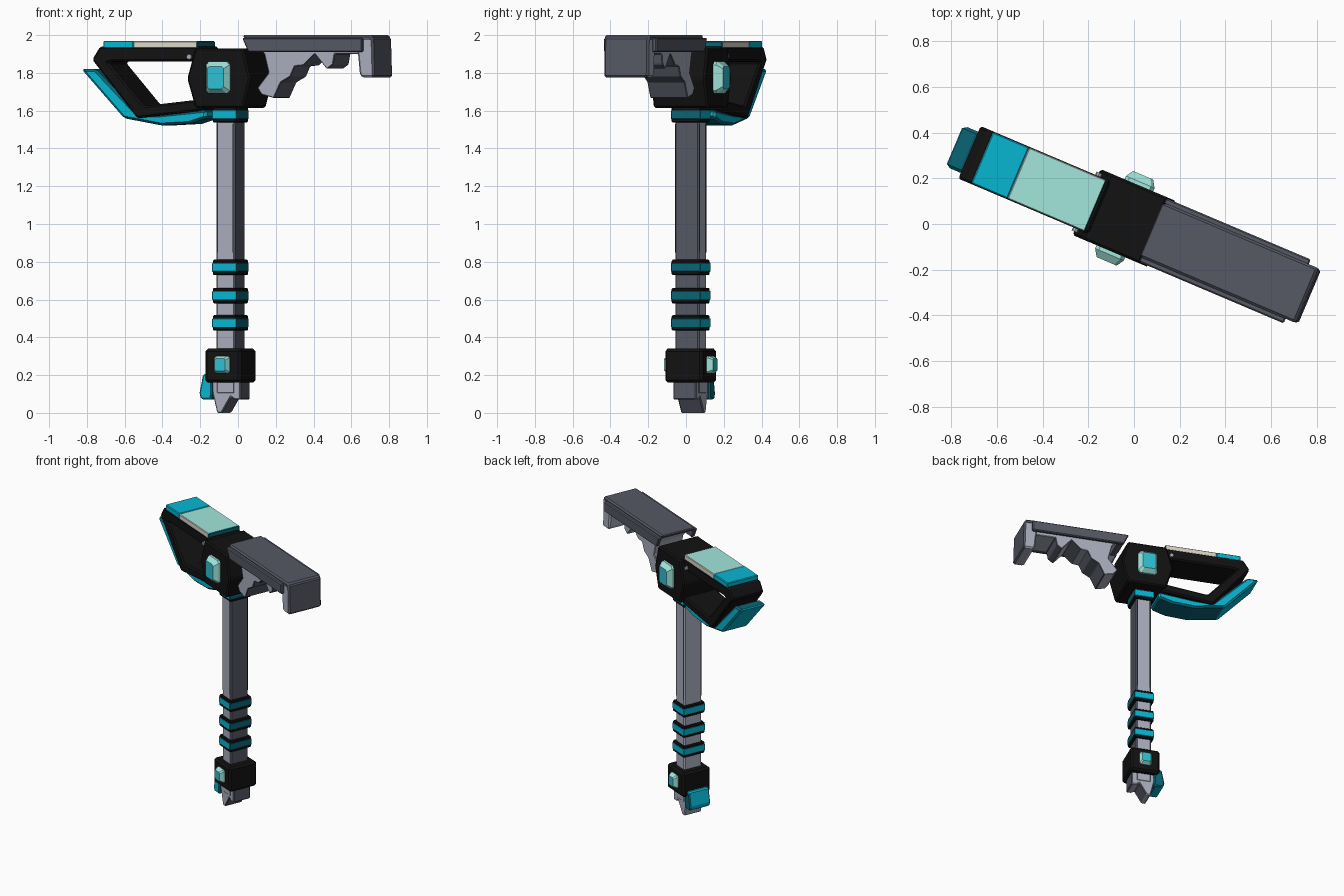
import bpy, bmesh, math
from mathutils import Matrix

cube = bpy.data.objects.get("Cube")
if cube:
    bpy.data.objects.remove(cube, do_unlink=True)

# The whole tool is turned about its handle
PLACE = Matrix.Translation((-0.04, 0.025, 0)) @ Matrix.Rotation(math.radians(-23), 4, 'Z')


def material(name, color):
    m = bpy.data.materials.new(name)
    m.use_nodes = True
    m.diffuse_color = (*color, 1)
    m.node_tree.nodes["Principled BSDF"].inputs["Base Color"].default_value = (*color, 1)
    return m


BLACK = material("matte black", (0.006, 0.006, 0.006))
STEEL = material("light steel", (0.4, 0.425, 0.51))
DARK = material("dark steel", (0.092, 0.098, 0.128))
CYAN = material("cyan", (0.002, 0.47, 0.65))
TEAL = material("dark teal", (0.003, 0.13, 0.18))
GLOW = material("bright cyan", (0.03, 0.53, 0.66))
PALE = material("pale teal", (0.36, 0.8, 0.73))
CREAM = material("cream", (0.72, 0.69, 0.6))


# Rules giving the other colours to faces by direction
def striking_side(f):
    return int(f.normal.x > 0.6)


def striking_or_top(f):
    return int(f.normal.x > 0.3 or f.normal.z > 0.6)


def striking_or_back(f):
    return int(f.normal.x > 0.6 or f.normal.y > 0.6)


def guard_strip(f):
    return int(f.normal.x > -0.3 and abs(f.normal.z) > 0.5)


def panel_sides(f):
    return 1 if f.normal.z > 0.8 else 2 if f.normal.x > 0.6 else 0


def button_cap(f):
    return int(abs(f.normal.y) > 0.95)


def finish(name, bm, mats, bevel=0, rule=None):
    bmesh.ops.recalc_face_normals(bm, faces=bm.faces)
    if bevel:
        sharp = [e for e in bm.edges if e.calc_face_angle(0) > 0.4]
        bmesh.ops.bevel(bm, geom=sharp, offset=bevel, segments=1, profile=0.5,
                        affect='EDGES', clamp_overlap=True)
        bm.normal_update()
    if rule:
        for f in bm.faces:
            f.material_index = rule(f)
    me = bpy.data.meshes.new(name)
    bm.to_mesh(me)
    bm.free()
    for m in mats:
        me.materials.append(m)
    ob = bpy.data.objects.new(name, me)
    bpy.context.collection.objects.link(ob)
    ob.matrix_world = PLACE


def extrude(name, polys, half, mats, bevel=0, mid=0, rule=None):
    """Extrude side-profile polygons through the thickness of the tool."""
    bm = bmesh.new()
    for poly in polys:
        bm.faces.new([bm.verts.new((x, mid - half, z)) for x, z in poly])
    bmesh.ops.remove_doubles(bm, verts=bm.verts, dist=1e-5)
    out = bmesh.ops.extrude_face_region(bm, geom=bm.faces[:])["geom"]
    moved = [g for g in out if isinstance(g, bmesh.types.BMVert)]
    bmesh.ops.translate(bm, verts=moved, vec=(0, 2 * half, 0))
    finish(name, bm, mats, bevel, rule)


def box(name, x0, x1, z0, z1, half, mats, bevel=0, mid=0, rule=None):
    extrude(name, [[(x0, z0), (x1, z0), (x1, z1), (x0, z1)]], half, mats, bevel, mid, rule)


def strip(outer, inner):
    """Quads joining two profile lines."""
    return [[outer[i], outer[i + 1], inner[i + 1], inner[i]] for i in range(len(outer) - 1)]


def button(name, z, base, w, h, depth, side):
    """Tapered button with a bright cap on one side of the tool."""
    bm = bmesh.new()
    loops = []
    for y, s in ((base - 0.01, 1), (base + 0.35 * depth, 1), (base + depth, 0.7)):
        a, b, c = w * s, h * s, 0.25 * w * s
        ring = [(-a, -b + c), (-a + c, -b), (a - c, -b), (a, -b + c),
                (a, b - c), (a - c, b), (-a + c, b), (-a, b - c)]
        loops.append([bm.verts.new((u, side * y, z + v)) for u, v in ring])
    for lo, hi in zip(loops, loops[1:]):
        for i in range(8):
            j = (i + 1) % 8
            bm.faces.new((lo[i], lo[j], hi[j], hi[i]))
    bm.faces.new(loops[0])
    bm.faces.new(loops[-1])
    finish(name, bm, [PALE, GLOW], rule=button_cap)


# Handle shaft with corner grooves
box("handle_shaft", -0.054, 0.054, 0.1, 1.65, 0.069, [STEEL, DARK], 0.008, rule=striking_side)
for i, (sx, sy) in enumerate([(-1, -1), (-1, 1), (1, -1), (1, 1)]):
    x = sx * 0.043
    box(f"handle_groove_{i + 1}", x - 0.002, x + 0.002, 0.85, 1.53, 0.002, [BLACK], 0, sy * 0.069)

# Grip rings and the collar below the head
for i, z in enumerate((0.476, 0.621, 0.77, 1.578)):
    name = "collar" if i == 3 else f"grip_ring_{i + 1}"
    box(name, -0.068, 0.068, z - 0.041, z + 0.041, 0.083, [BLACK], 0.006)
    box(name + "_band", -0.07, 0.07, z - 0.023, z + 0.025, 0.085, [CYAN, TEAL], 0.003,
        rule=striking_side)

# Pommel block, jagged tip and clip
box("pommel_block", -0.104, 0.104, 0.16, 0.34, 0.108, [BLACK], 0.014)
extrude("pommel_tip", [[(-0.085, 0.17), (-0.075, 0.1), (-0.05, 0), (-0.022, 0), (0.03, 0.085),
                        (0.05, 0.07), (0.085, 0.07), (0.085, 0.17)]], 0.066, [STEEL, DARK], 0.006,
        rule=striking_side)
extrude("pommel_clip", [[(-0.07, 0.205), (-0.126, 0.205), (-0.148, 0.1), (-0.136, 0.072),
                         (-0.075, 0.072)]], 0.08, [CYAN, TEAL], 0.008, rule=striking_or_back)

# Head body: a thick hexagon
extrude("head_body", [[(-0.185, 1.77), (-0.138, 1.615), (0.138, 1.615), (0.18, 1.77),
                       (0.138, 1.93), (-0.138, 1.93)]], 0.157, [BLACK], 0.01)

# Buttons on both sides
for side, label in ((-1, "front"), (1, "back")):
    button(f"head_button_{label}", 1.775, 0.155, 0.068, 0.085, 0.05, side)
    button(f"pommel_button_{label}", 0.255, 0.106, 0.043, 0.047, 0.036, side)

# Open frame behind the head
extrude("rear_frame",
        strip([(-0.12, 1.94), (-0.7, 1.94), (-0.745, 1.87), (-0.485, 1.56), (-0.12, 1.6)],
              [(-0.12, 1.86), (-0.63, 1.86), (-0.65, 1.855), (-0.445, 1.625), (-0.12, 1.66)]),
        0.125, [BLACK], 0.01)

# Cyan guard wrapping the underside of the frame
extrude("rear_guard",
        strip([(-0.82, 1.82), (-0.575, 1.56), (-0.36, 1.522), (-0.2, 1.53), (-0.1, 1.56)],
              [(-0.735, 1.82), (-0.49, 1.58), (-0.36, 1.58), (-0.2, 1.595), (-0.1, 1.605)]),
        0.098, [CYAN, TEAL], 0.02, rule=guard_strip)

# Top panels of the frame
box("top_panel_rear", -0.68, -0.507, 1.93, 1.97, 0.122, [CYAN], 0.005)
box("top_panel_front", -0.507, -0.14, 1.93, 1.968, 0.122, [CREAM, PALE, TEAL], 0.004,
    rule=panel_sides)

# Small bolts beside the head
for side, label in ((-1, "front"), (1, "back")):
    bm = bmesh.new()
    spot = Matrix.Translation((-0.18, side * 0.125, 1.885)) @ Matrix.Rotation(math.pi / 2, 4, 'X')
    bmesh.ops.create_cone(bm, cap_ends=True, segments=8, radius1=0.014, radius2=0.014,
                          depth=0.03, matrix=spot)
    finish(f"frame_bolt_{label}", bm, [STEEL])

# Striking head: jagged jaw, end block, top plate and side rails
extrude("striker_jaw", [[(0.18, 1.97), (0.24, 1.9), (0.265, 1.8), (0.2, 1.72), (0.225, 1.685),
                         (0.295, 1.667), (0.335, 1.75), (0.39, 1.78), (0.415, 1.835),
                         (0.465, 1.84), (0.53, 1.9), (0.6, 1.82), (0.635, 1.845),
                         (0.645, 1.9), (0.82, 1.9), (0.82, 1.97)]], 0.108, [STEEL, DARK], 0.004,
        rule=striking_or_top)
extrude("striker_block", [[(0.775, 1.99), (0.795, 1.79), (0.81, 1.775), (0.88, 1.775),
                           (0.873, 1.99)]], 0.128, [STEEL, DARK], 0.014, rule=striking_or_top)
extrude("striker_plate", [[(0.12, 2.0), (0.15, 1.965), (0.872, 1.965), (0.865, 2.0)]],
        0.13, [DARK], 0.01)
for side, label in ((-1, "front"), (1, "back")):
    extrude(f"striker_rail_{label}", [[(0.13, 1.985), (0.165, 1.91), (0.82, 1.91),
                                       (0.82, 1.985)]], 0.014, [DARK], 0.006, side * 0.138)
